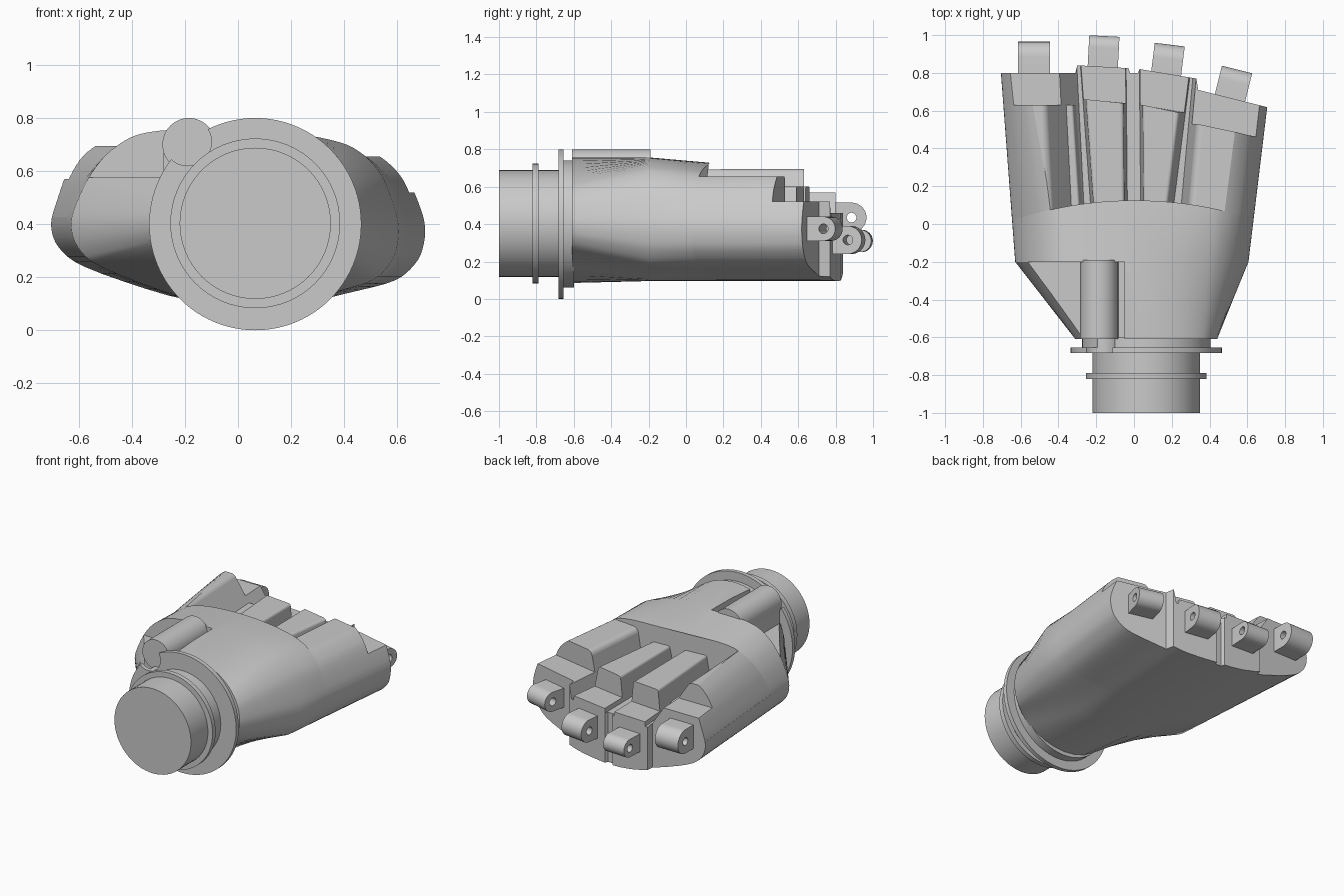
import bpy, bmesh, math
from mathutils import Matrix, Vector

if "Cube" in bpy.data.objects:
    bpy.data.objects.remove(bpy.data.objects["Cube"])

grey = bpy.data.materials.new("plain grey")
grey.use_nodes = True
grey.diffuse_color = (0.59, 0.59, 0.59, 1)
grey.node_tree.nodes["Principled BSDF"].inputs["Base Color"].default_value = (0.59, 0.59, 0.59, 1)


def finish(name, bm):
    bmesh.ops.recalc_face_normals(bm, faces=bm.faces)
    mesh = bpy.data.meshes.new(name)
    bm.to_mesh(mesh)
    bm.free()
    mesh.materials.append(grey)
    ob = bpy.data.objects.new(name, mesh)
    bpy.context.collection.objects.link(ob)
    smooth(ob)
    return ob


def activate(ob):
    bpy.ops.object.select_all(action="DESELECT")
    ob.select_set(True)
    bpy.context.view_layer.objects.active = ob


def smooth(ob):
    activate(ob)
    bpy.ops.object.shade_smooth_by_angle(angle=math.radians(30))


def loft(name, rings):
    """Skin closed rings of equal length and cap both ends."""
    bm = bmesh.new()
    rows = [[bm.verts.new(p) for p in ring] for ring in rings]
    n = len(rows[0])
    for a, b in zip(rows, rows[1:]):
        for i in range(n):
            j = (i + 1) % n
            bm.faces.new((a[i], a[j], b[j], b[i]))
    bm.faces.new(rows[0])
    bm.faces.new(rows[-1])
    return finish(name, bm)


def cut(ob, cutter, operation="DIFFERENCE"):
    cutter.hide_render = True
    mod = ob.modifiers.new("cut", "BOOLEAN")
    mod.operation, mod.object, mod.solver = operation, cutter, "EXACT"
    activate(ob)
    bpy.ops.object.modifier_apply(modifier=mod.name)
    bpy.data.objects.remove(cutter)
    smooth(ob)


def cylinder(name, x, z, r, y0, y1, n=64):
    def ring(y):
        return [(x + r * math.cos(math.tau * i / n), y, z + r * math.sin(math.tau * i / n)) for i in range(n)]
    return loft(name, [ring(y0), ring(y1)])


def prism(name, outline, z0, z1):
    return loft(name, [[(x, y, z) for x, y in outline] for z in (z0, z1)])


def trim_end(ob):
    """Trim the knuckle end to its stepped outline."""
    outline = [(-1, -1.2), (-1, 0.8), (-0.31, 0.8), (-0.3, 0.84), (-0.03, 0.825), (-0.02, 0.8),
               (0.02, 0.8), (0.03, 0.82), (0.33, 0.77), (0.34, 0.71), (0.8, 0.595), (1, -1.2)]
    cut(ob, prism("end_trim", outline, -1, 2), "INTERSECT")


# Cross-section of the hand, subdivided and rounded at the corners
SECTION = [(0.605, 0.42), (0.55, 0.58), (0.49, 0.65), (0.42, 0.7), (0.28, 0.735), (0, 0.757),
           (-0.28, 0.757), (-0.4, 0.735), (-0.5, 0.665), (-0.57, 0.57), (-0.635, 0.42),
           (-0.62, 0.33), (-0.55, 0.245), (-0.15, 0.095), (0.2, 0.095), (0.33, 0.135),
           (0.52, 0.185), (0.59, 0.27), (0.607, 0.35)]
POINTS = []
for i, a in enumerate(SECTION):
    b = SECTION[(i + 1) % len(SECTION)]
    for k in range(5):
        POINTS.append(Vector(a).lerp(Vector(b), k / 5))
for _ in range(4):
    POINTS = [(POINTS[i - 1] + 2 * p + POINTS[(i + 1) % len(POINTS)]) / 4 for i, p in enumerate(POINTS)]
FLOOR = 0.43


def widen(x, y):
    grow = (y + 0.2) * (0.12 if x < 0 else 0.2)
    return x * (1 + grow)


def wrist_ring():
    ring = []
    for p in POINTS:
        t = math.atan2(p.y - 0.42, p.x)
        ring.append((0.065 + 0.375 * math.cos(t), -0.61, 0.42 + 0.335 * math.sin(t)))
    return ring


def arc_ring(top):
    ring = []
    for p in POINTS:
        y = 0.125 - 0.27 * p.x ** 2
        z = p.y - max(0, p.y - 0.5) * 0.11
        ring.append((widen(p.x, y), y, min(z, top)))
    return ring


def front_half(name, top):
    """Knuckle half of the hand, cut flat at a height; its index side swells upward."""
    tip = []
    for p in POINTS:
        swell = 1 + (1.7 * max(0, p.y - 0.42) ** 2 if p.x < 0 else 0)
        tip.append((widen(p.x, 0.9) * swell, 0.9, min(p.y, top)))
    return loft(name, [arc_ring(top), tip])


# Back of the hand, with a recess beside the tube
hand = loft("hand_body", [wrist_ring(), [(p.x, -0.2, p.y) for p in POINTS], arc_ring(1)])
cut(hand, prism("tube_recess", [(-1, -1), (-0.05, -1), (-0.05, -0.2), (-1, -0.2)], 0.575, 1))

# Lower palm under the finger ridges
trim_end(front_half("palm", FLOOR))


def ridge(name, left, right, top, ends, shelf, lean_l, lean_r, soft):
    """Ridge with a step; left and right hold base x near the hand and near the tip."""
    rings = []
    base = FLOOR - 0.003
    for edge, end, lean in ((left, ends[0], lean_l), (right, ends[1], -lean_r)):
        side = [(0.0, base), (0.0, top), (end, top), (end, shelf), (0.9, shelf), (0.9, base)]
        rings.append([(edge[0] + (edge[1] - edge[0]) * (y - 0.1) / 0.55 + lean * (z - FLOOR), y, z)
                      for y, z in side])
    ob = loft(name, rings)
    # Round the long edges of the upper step
    bm = bmesh.new()
    bm.from_mesh(ob.data)
    edges = [e for e in bm.edges
             if all(abs(v.co.z - top) < 0.001 for v in e.verts)
             and abs(e.verts[0].co.y - e.verts[1].co.y) > 0.2]
    bmesh.ops.bevel(bm, geom=edges, offset=soft, segments=5, profile=0.5, affect="EDGES")
    bm.to_mesh(ob.data)
    bm.free()
    cut(ob, front_half("envelope", 1), "INTERSECT")
    trim_end(ob)


# Finger ridges: tall outer pair trimmed to the hand's side, low middle pair
ridge("index_ridge", (-0.85, -0.85), (-0.265, -0.293), 0.695, (0.63, 0.63), 0.57, 0, 0.67, 0.02)
ridge("index_pad", (-0.55, -0.55), (-0.27, -0.305), 0.53, (0.63, 0.63), 0.44, 0, 0.2, 0.01)
ridge("middle_ridge", (-0.23, -0.27), (-0.035, -0.04), 0.6, (0.66, 0.64), 0.46, 0.1, 0.1, 0.015)
ridge("ring_ridge", (0.035, 0.03), (0.21, 0.28), 0.6, (0.63, 0.59), 0.46, 0.1, 0.2, 0.015)
ridge("little_ridge", (0.25, 0.3), (0.85, 0.85), 0.655, (0.53, 0.42), 0.52, 0.2, 0, 0.03)


def lug(name, x, y, z, r, width, turn):
    """Rounded hinge lug with a cross hole; x, y, z is the hole centre."""
    side = [(-0.2, -r)] + [(r * math.sin(t), -r * math.cos(t))
                           for t in (math.pi * i / 16 for i in range(17))] + [(-0.2, r)]
    ob = loft(name, [[(s * width / 2, v, w) for v, w in side] for s in (-1, 1)])
    hole = cylinder("hole", 0, 0, 0.026, -0.3, 0.3, 20)
    hole.data.transform(Matrix.Rotation(math.pi / 2, 4, "Z"))
    cut(ob, hole)
    ob.data.transform(Matrix.Translation((x, y, z)) @ Matrix.Rotation(math.radians(turn), 4, "Z"))


# Finger hinge lugs
lug("index_lug", -0.53, 0.885, 0.435, 0.08, 0.17, 0)
lug("middle_lug", -0.16, 0.935, 0.31, 0.06, 0.16, -3)
lug("ring_lug", 0.18, 0.875, 0.315, 0.075, 0.16, -7)
lug("little_lug", 0.53, 0.755, 0.375, 0.065, 0.165, -14)

# Wrist barrel, rings and neck
cylinder("wrist_barrel", 0.065, 0.403, 0.285, -1, -0.62)
cylinder("wrist_ring", 0.065, 0.403, 0.32, -0.82, -0.788)
flange = cylinder("wrist_flange", 0.065, 0.4, 0.4, -0.683, -0.655, 96)
neck = cylinder("wrist_neck", 0.065, 0.4, 0.34, -0.656, -0.6)
for part in (flange, neck):
    cut(part, cylinder("tube_clearance", -0.19, 0.71, 0.09, -0.9, -0.4, 48))

# Tube on the back of the hand, bedded on a narrow base
cylinder("tube", -0.185, 0.7, 0.1, -0.61, -0.19, 48)
prism("tube_base", [(-0.28, -0.6), (-0.08, -0.6), (-0.08, -0.19), (-0.28, -0.19)], 0.5, 0.69)
